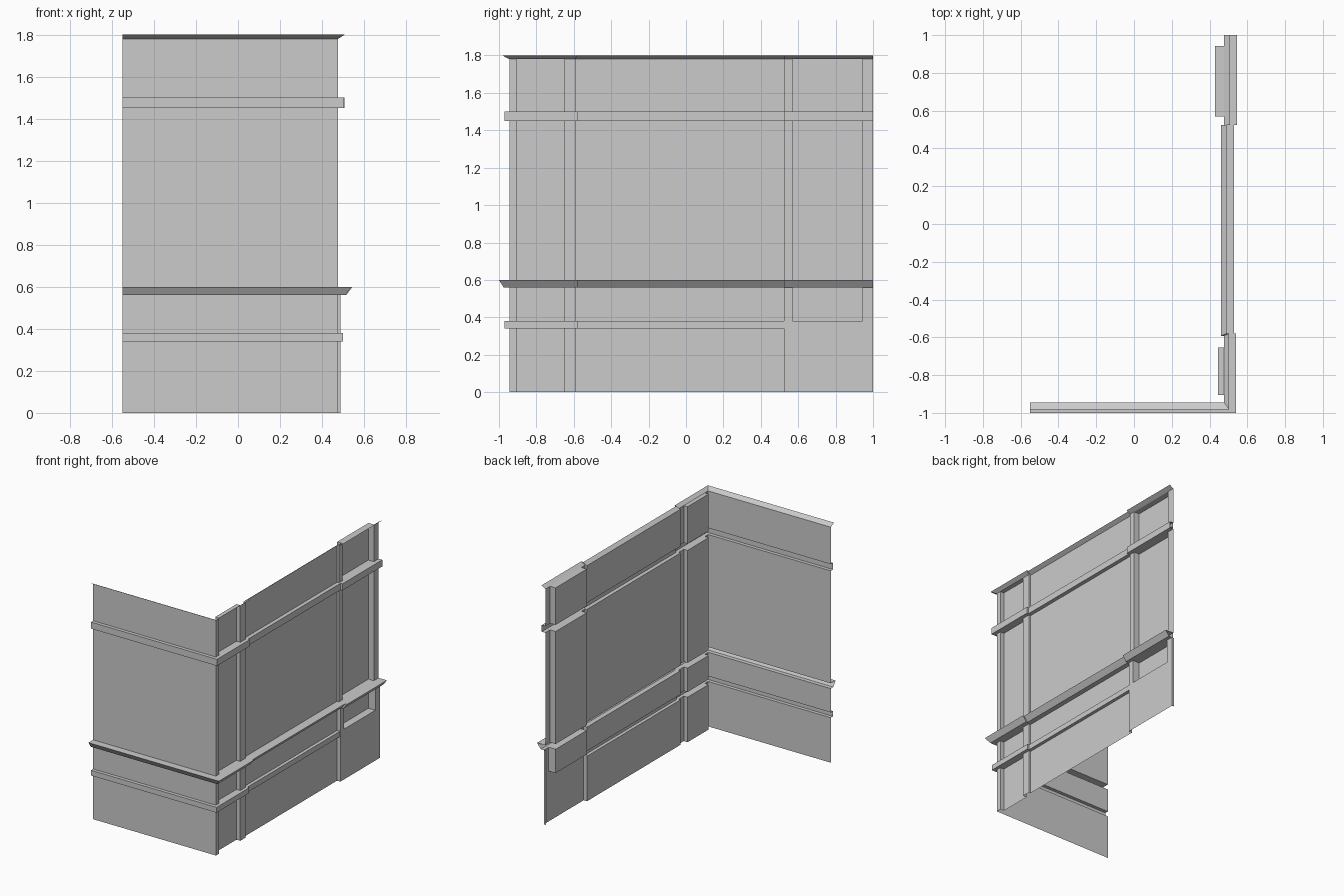
import bpy

if "Cube" in bpy.data.objects:
    bpy.data.objects.remove(bpy.data.objects["Cube"])

# Plan outlines (x, y), walked from the front wall's left end round the corner
MAIN = [(-.55, -.944), (.476, -.944), (.476, -.905), (.444, -.905), (.444, -.653),
        (.476, -.653), (.476, -.592), (.46, -.592), (.46, .525)]


def end_bay(x):
    """Outline of the end pilaster with its deep recess."""
    return [(x, .525), (x, .57), (.43, .57), (.43, .943), (x, .943), (x, 1)]


def outer(y_front, x_corner, x_mid, x_end=None, y_step=-.58):
    """Simplified outline for the outer edge of a moulding."""
    pts = [(-.55, y_front), (x_corner, y_front), (x_corner, y_step),
           (x_mid, y_step), (x_mid, .525)]
    return pts + ([(x_end, .525), (x_end, 1)] if x_end else [])


def make(name, verts, faces):
    mesh = bpy.data.meshes.new(name)
    mesh.from_pydata(verts, [], faces)
    mesh.update()
    obj = bpy.data.objects.new(name, mesh)
    bpy.context.collection.objects.link(obj)
    return obj


def at(path, z):
    return [(x, y, z) for x, y in path]


def skirt(n, a, b):
    """Quads joining two rows of n points starting at indices a and b."""
    return [(a + i, a + i + 1, b + i + 1, b + i) for i in range(n - 1)]


def wall(name, path, z0, z1):
    n = len(path)
    make(name, at(path, z0) + at(path, z1), skirt(n, 0, n))


def ledge(name, z0, out0, z1, out1, wall0, wall1):
    """Moulding: underside, outer face and top between wall and outer lines."""
    n, a, b = len(out0), len(wall0), len(wall1)
    verts = at(out0, z0) + at(out1, z1) + at(wall0, z0) + at(wall1, z1)
    under = list(range(2 * n, 2 * n + a)) + list(range(n - 1, -1, -1))
    top = list(range(n, 2 * n)) + list(range(2 * n + a + b - 1, 2 * n + a - 1, -1))
    make(name, verts, skirt(n, 0, n) + [under, top])


def flat(name, x0, x1, y0, y1, z, up):
    v = [(x0, y0, z), (x1, y0, z), (x1, y1, z), (x0, y1, z)]
    make(name, v, [(0, 1, 2, 3) if up else (3, 2, 1, 0)])


UPPER = MAIN + end_bay(.476)
LOWER = MAIN + end_bay(.488)

# Wall zones between the mouldings
wall("plinth_wall", MAIN, 0, .34)
wall("dado_wall", MAIN, .38, .56)
wall("main_wall", UPPER, .6, 1.45)
wall("frieze_wall", UPPER, 1.5, 1.78)

# End pilaster base with the sill of its recess
wall("end_base", [(.46, .525), (.488, .525), (.488, 1), (.47, 1)], 0, .38)
wall("end_base_recess", [(.46, .525)] + end_bay(.488) + [(.47, 1)], .38, .56)
flat("recess_sill", .43, .488, .57, .943, .38, True)

# Horizontal bands
low = outer(-.97, .50, .485)
ledge("lower_band", .34, low, .38, low, MAIN, MAIN)
high = outer(-.97, .504, .49, .506)
ledge("upper_band", 1.45, high, 1.5, high, UPPER, UPPER)

# Flared middle cornice
ledge("middle_cornice", .56, outer(-.975, .51, .497, .515),
      .6, outer(-1, .54, .529, .545), LOWER, UPPER)

# Open flared top cornice and the ceilings of the recesses
c0 = outer(-.944, .476, .46, .476, -.592)
c1 = outer(-.982, .504, .49, .508)
make("top_cornice", at(c0, 1.78) + at(c1, 1.8), skirt(len(c0), 0, len(c0)))
flat("corner_recess_ceiling", .444, .476, -.905, -.653, 1.78, False)
flat("end_recess_ceiling", .43, .476, .57, .943, 1.78, False)
